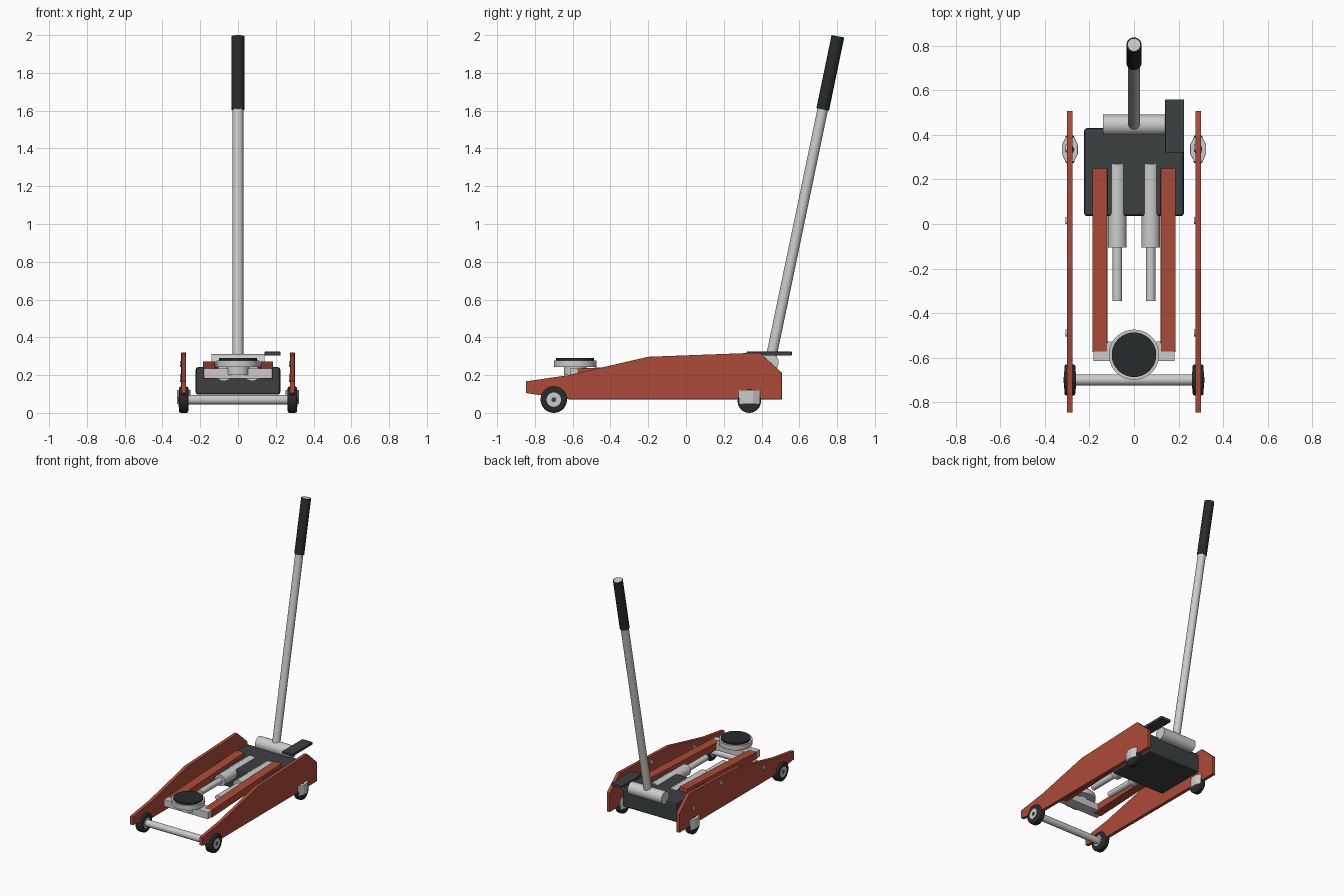
import bpy, bmesh, math
from mathutils import Vector

if "Cube" in bpy.data.objects:
    bpy.data.objects.remove(bpy.data.objects["Cube"])


def material(name, rgb):
    m = bpy.data.materials.new(name)
    m.diffuse_color = (*rgb, 1)
    m.use_nodes = True
    m.node_tree.nodes["Principled BSDF"].inputs["Base Color"].default_value = m.diffuse_color
    return m


RED = material("red_paint", (0.42, 0.07, 0.04))
DARK = material("dark_steel", (0.045, 0.052, 0.055))
RUBBER = material("black_rubber", (0.02, 0.024, 0.025))


def finish(bm, name, mat=None, bevel=0, smooth=False, segments=2):
    bmesh.ops.recalc_face_normals(bm, faces=bm.faces)
    me = bpy.data.meshes.new(name)
    bm.to_mesh(me)
    bm.free()
    ob = bpy.data.objects.new(name, me)
    bpy.context.collection.objects.link(ob)
    if mat:
        me.materials.append(mat)
    if bevel:
        b = ob.modifiers.new("bevel", 'BEVEL')
        b.width, b.segments = bevel, segments
        b.limit_method = 'ANGLE'
    if smooth:
        bpy.context.view_layer.objects.active = ob
        ob.select_set(True)
        bpy.ops.object.shade_smooth_by_angle(angle=math.radians(35))
        ob.select_set(False)
    return ob


def extrude(name, pts, offset, mat=None, bevel=0):
    """Extrude a closed outline of 3D points by an offset vector."""
    bm = bmesh.new()
    face = bm.faces.new([bm.verts.new(p) for p in pts])
    res = bmesh.ops.extrude_face_region(bm, geom=[face])
    verts = [g for g in res["geom"] if isinstance(g, bmesh.types.BMVert)]
    bmesh.ops.translate(bm, verts=verts, vec=Vector(offset))
    return finish(bm, name, mat, bevel)


def side_profile(name, yz, x0, x1, mat=None, bevel=0):
    return extrude(name, [(x0, y, z) for y, z in yz], (x1 - x0, 0, 0), mat, bevel)


def box(name, x0, x1, y0, y1, z0, z1, mat=None, bevel=0):
    return side_profile(name, [(y0, z0), (y1, z0), (y1, z1), (y0, z1)], x0, x1, mat, bevel)


def rod(name, a, b, r, mat=None, sides=32, bevel=0):
    """Cylinder between two points."""
    a, b = Vector(a), Vector(b)
    bm = bmesh.new()
    bmesh.ops.create_cone(bm, cap_ends=True, segments=sides, radius1=r, radius2=r,
                          depth=(b - a).length)
    ob = finish(bm, name, mat, bevel, True)
    ob.location = (a + b) / 2
    ob.rotation_euler = (b - a).to_track_quat('Z', 'Y').to_euler()
    return ob


# Side plates, lift arms, rams, wheels and casters on both sides
plate = [(-0.847, 0.105), (-0.847, 0.167), (-0.62, 0.2), (-0.2, 0.297), (0.39, 0.319),
         (0.507, 0.213), (0.507, 0.072), (-0.62, 0.072)]
arm = [(-0.575, 0.18), (-0.575, 0.235), (0.25, 0.272), (0.25, 0.217)]
for s, side in ((-1, "left"), (1, "right")):
    cx = s * 0.288
    side_profile(f"side_plate_{side}", plate, cx - 0.0125, cx + 0.0125, RED, 0.002)
    side_profile(f"lift_arm_{side}", arm, s * 0.12, s * 0.186, RED, 0.002)

    # Hydraulic ram
    rod(f"ram_cylinder_{side}", (s * 0.075, -0.105, 0.21), (s * 0.075, 0.27, 0.21), 0.042)
    rod(f"ram_piston_{side}", (s * 0.075, -0.345, 0.21), (s * 0.075, -0.1, 0.21), 0.022)

    # Front wheel with hub and axle end
    rod(f"front_tyre_{side}", (cx - 0.025, -0.7, 0.07), (cx + 0.025, -0.7, 0.07), 0.07,
        RUBBER, 32, 0.01)
    rod(f"front_hub_{side}", (cx - 0.027, -0.7, 0.07), (cx + 0.027, -0.7, 0.07), 0.038)
    rod(f"axle_end_{side}", (cx - 0.029, -0.7, 0.07), (cx + 0.029, -0.7, 0.07), 0.013, DARK)

    # Rear caster: hexagonal fork housing over a wheel
    hexa = [(-0.036, -0.02), (-0.018, -0.057), (0.018, -0.057),
            (0.036, -0.02), (0.036, 0.02), (0.018, 0.057), (-0.018, 0.057), (-0.036, 0.02)]
    extrude(f"caster_fork_{side}", [(cx + x, 0.335 + y, 0.046) for x, y in hexa],
            (0, 0, 0.076), None, 0.003)
    rod(f"caster_wheel_{side}", (cx - 0.02, 0.335, 0.062), (cx + 0.02, 0.335, 0.062), 0.062,
        RUBBER, 24, 0.006)

    # Bolt heads on the plate
    for i, (y, z) in enumerate(((0.34, 0.19), (0.015, 0.26), (-0.49, 0.18))):
        rod(f"bolt_{side}_{i}", (cx - 0.019, y, z), (cx, y, z), 0.016, None, 12)

# Front axle
rod("front_axle", (-0.275, -0.7, 0.07), (0.275, -0.7, 0.07), 0.025)

# Power unit block
box("pump_block", -0.224, 0.224, 0.036, 0.43, 0.097, 0.242, DARK, 0.012)

# Saddle with crosspiece and rubber pad
box("saddle_crosspiece", -0.182, 0.182, -0.615, -0.527, 0.182, 0.235, None, 0.003)
rod("saddle_stem", (0, -0.587, 0.2), (0, -0.587, 0.25), 0.06)
rod("saddle_plate", (0, -0.587, 0.243), (0, -0.587, 0.278), 0.113, None, 40)
rod("saddle_pad", (0, -0.587, 0.27), (0, -0.587, 0.29), 0.1, RUBBER, 40)

# Handle socket, tube and grip
rod("handle_socket", (-0.14, 0.445, 0.267), (0.14, 0.445, 0.267), 0.046)
base, direction = Vector((0.0, 0.445, 0.267)), Vector((0, 0.208, 1)).normalized()
rod("handle_tube", base, base + direction * 1.764, 0.028)
rod("handle_grip", base + direction * 1.368, base + direction * 1.763, 0.034, RUBBER)

# Foot pedal
box("foot_pedal", 0.14, 0.225, 0.32, 0.56, 0.304, 0.324, DARK, 0.003)
